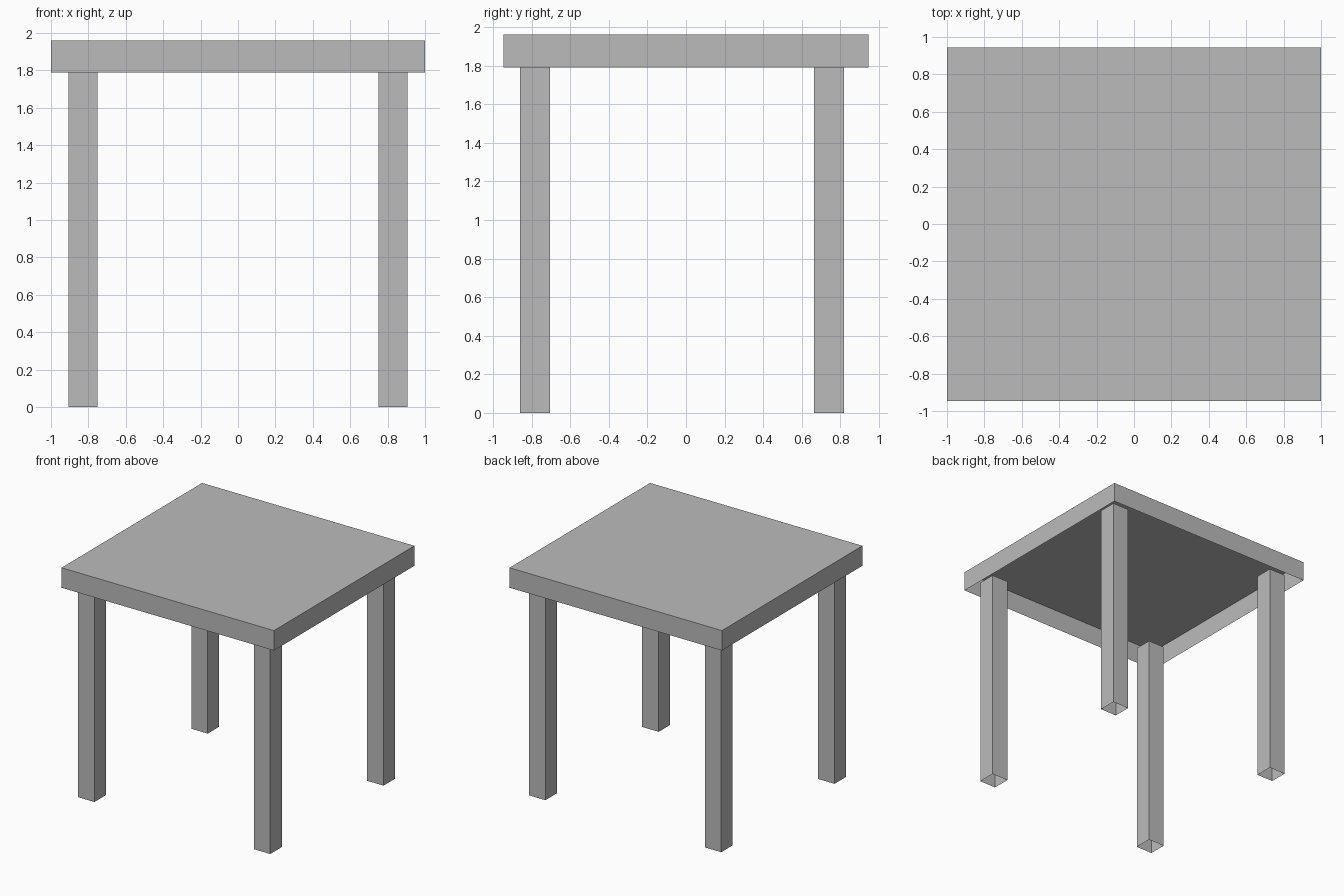
import bpy
import bmesh
from mathutils import Vector

cube = bpy.data.objects.get("Cube")
if cube:
    bpy.data.objects.remove(cube, do_unlink=True)

GREY = (0.5, 0.5, 0.5, 1)
grey = bpy.data.materials.new("plain grey")
grey.use_nodes = True
grey.diffuse_color = GREY
grey.node_tree.nodes["Principled BSDF"].inputs["Base Color"].default_value = GREY


def open_box(name, centre, size):
    """Thin-walled box with its underside left open."""
    bm = bmesh.new()
    bmesh.ops.create_cube(bm, size=1)
    bm.normal_update()
    underside = [f for f in bm.faces if f.normal.z < -0.5]
    bmesh.ops.delete(bm, geom=underside, context='FACES_ONLY')
    bmesh.ops.scale(bm, vec=Vector(size), verts=bm.verts)
    bmesh.ops.translate(bm, vec=Vector(centre), verts=bm.verts)
    mesh = bpy.data.meshes.new(name)
    bm.to_mesh(mesh)
    bm.free()
    mesh.materials.append(grey)
    obj = bpy.data.objects.new(name, mesh)
    bpy.context.collection.objects.link(obj)
    return obj


# Hollow table top with a deep rim
top_height, rim_depth = 1.96, 0.17
open_box("table_top", (0, 0, top_height - rim_depth / 2), (2, 1.89, rim_depth))

# Four square tube legs, reaching a little way up inside the rim
leg_width, leg_height = 0.155, 1.86
for depth_name, y in (("front", -0.782), ("back", 0.742)):
    for side_name, x in (("left", 0.828), ("right", -0.828)):
        open_box(f"{depth_name}_{side_name}_leg", (x, y, leg_height / 2),
                 (leg_width, leg_width, leg_height))
